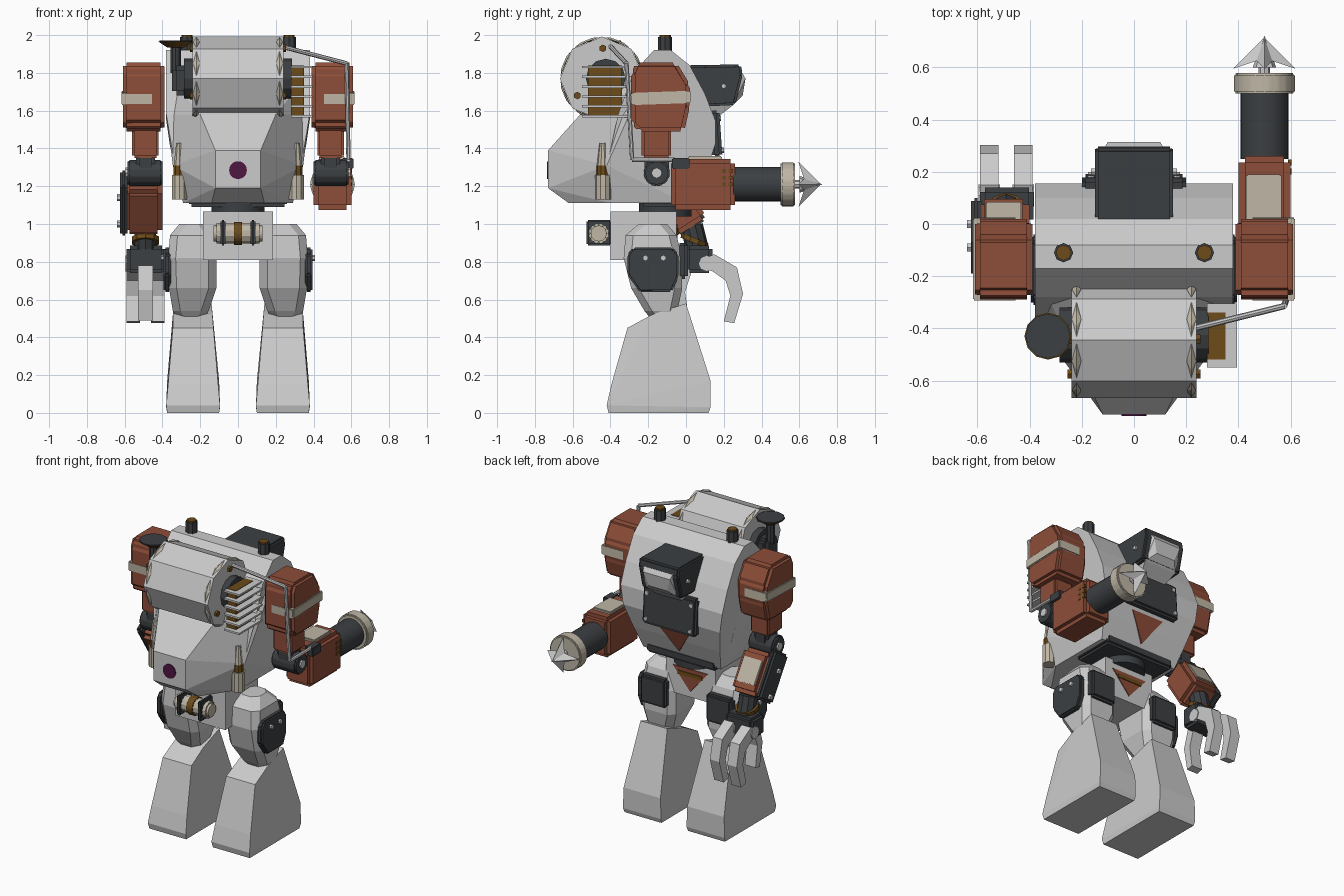
import bpy, bmesh, math
from mathutils import Vector, Matrix

if "Cube" in bpy.data.objects:
    bpy.data.objects.remove(bpy.data.objects["Cube"])

def mat(name, r, g, b):
    m = bpy.data.materials.new(name)
    m.diffuse_color = (r, g, b, 1)
    m.use_nodes = True
    m.node_tree.nodes["Principled BSDF"].inputs["Base Color"].default_value = m.diffuse_color
    return m

RUST = mat("rust_paint", 0.27, 0.075, 0.04)
DARK = mat("dark_metal", 0.045, 0.05, 0.055)
CREAM = mat("cream_paint", 0.52, 0.47, 0.38)
BROWN = mat("brown_metal", 0.15, 0.07, 0.01)
PURPLE = mat("purple_glass", 0.08, 0.008, 0.055)

def finish(name, bm, m=None, mirror=False, bevel=0, smooth=False, seg=2):
    """Meshes are built in world space, so mirroring is always about x = 0."""
    bmesh.ops.recalc_face_normals(bm, faces=bm.faces)
    if bevel:
        bmesh.ops.bevel(bm, geom=bm.edges[:], offset=bevel, segments=seg, affect='EDGES', clamp_overlap=True)
    me = bpy.data.meshes.new(name)
    bm.to_mesh(me)
    bm.free()
    ob = bpy.data.objects.new(name, me)
    bpy.context.collection.objects.link(ob)
    if m:
        me.materials.append(m)
    if mirror:
        ob.modifiers.new("mirror", 'MIRROR').use_mirror_merge = False
    if smooth:
        for p in me.polygons:
            p.use_smooth = len(p.vertices) == 4
        me.set_sharp_from_angle(angle=math.radians(35))
    return ob

def box(name, x, y, z, m=None, bevel=0, mirror=False, tilt=None):
    bm = bmesh.new()
    bmesh.ops.create_cube(bm, size=1)
    for v in bm.verts:
        v.co = [(a + b) / 2 + c * (b - a) for (a, b), c in zip((x, y, z), v.co)]
    if tilt:  # (angle about x, pivot y, pivot z)
        bmesh.ops.rotate(bm, verts=bm.verts, cent=(0, tilt[1], tilt[2]), matrix=Matrix.Rotation(math.radians(tilt[0]), 3, 'X'))
    return finish(name, bm, m, mirror, bevel)

def tube(name, a, b, r, m=None, r2=None, n=16, mirror=False, smooth=True, bevel=0, spin=0):
    bm = bmesh.new()
    a, b = Vector(a), Vector(b)
    bmesh.ops.create_cone(bm, cap_ends=True, segments=n, radius1=r, radius2=r if r2 is None else r2, depth=(b - a).length)
    rot = (b - a).to_track_quat('Z', 'Y').to_matrix().to_4x4()
    bm.transform(Matrix.Translation((a + b) / 2) @ rot @ Matrix.Rotation(spin, 4, 'Z'))
    return finish(name, bm, m, mirror, bevel, smooth)

def prism(name, x0, x1, pts, m=None, bevel=0, mirror=False, narrow=None):
    """Extrude a y-z outline along x; narrow(z) scales the width by height."""
    bm = bmesh.new()
    k = narrow or (lambda z: 1)
    rings = [[bm.verts.new((x * k(z), y, z)) for y, z in pts] for x in (x0, x1)]
    for r in rings:
        bm.faces.new(r)
    for i in range(len(pts)):
        j = (i + 1) % len(pts)
        bm.faces.new((rings[0][i], rings[0][j], rings[1][j], rings[1][i]))
    return finish(name, bm, m, mirror, bevel)

def hull(name, pts, m=None, mirror=False, both=False):
    bm = bmesh.new()
    for p in pts:
        bm.verts.new(p)
        if both:
            bm.verts.new((-p[0], p[1], p[2]))
    res = bmesh.ops.convex_hull(bm, input=bm.verts[:])
    bmesh.ops.delete(bm, geom=[v for v in bm.verts if not v.link_faces], context='VERTS')
    bmesh.ops.dissolve_limit(bm, angle_limit=0.03, verts=bm.verts[:], edges=bm.edges[:])
    return finish(name, bm, m, mirror)

def loft(name, secs, c, m=None, mirror=False):
    """Stack of chamfered rectangles (z, x0, x1, y0, y1)."""
    bm, prev = bmesh.new(), None
    for z, x0, x1, y0, y1 in secs:
        o = [(x0 + c, y0), (x1 - c, y0), (x1, y0 + c), (x1, y1 - c), (x1 - c, y1), (x0 + c, y1), (x0, y1 - c), (x0, y0 + c)]
        ring = [bm.verts.new((x, y, z)) for x, y in o]
        if prev:
            for i in range(8):
                bm.faces.new((prev[i], prev[i - 7], ring[i - 7], ring[i]))
        else:
            bm.faces.new(ring)
        prev = ring
    bm.faces.new(prev)
    return finish(name, bm, m, mirror)

def bolts(name, places, axis, r=0.014, mirror=False, m=None):
    for p in places:
        p = Vector(p)
        tube(name, p, p + Vector(axis) * 0.02, r, m, n=6, smooth=False, mirror=mirror)

# Torso barrel and faceted nose
prism("torso", -0.38, 0.38, [(-0.17, 1.92), (-0.08, 1.92), (0.02, 1.84), (0.1, 1.69), (0.155, 1.55), (0.155, 1.42),
      (0.1, 1.26), (0.04, 1.11), (-0.4, 1.11), (-0.42, 1.3), (-0.36, 1.58), (-0.28, 1.8)],
      narrow=lambda z: 1 if z > 1.5 else 1 - 0.24 * (1.5 - z) / 0.39)
hull("torso_nose", [(0.12, -0.73, 1.19), (0.12, -0.73, 1.39), (0.2, -0.56, 1.58), (0.38, -0.3, 1.58), (0.345, -0.42, 1.31),
     (0.29, -0.4, 1.11), (0.14, -0.62, 1.11), (0.29, 0, 1.11), (0.38, -0.17, 1.8), (0.2, -0.3, 1.8)], both=True)
tube("nose_lens", (0, -0.72, 1.285), (0, -0.736, 1.285), 0.047, PURPLE, n=20)
tube("exhaust_stack", (0.27, -0.11, 1.85), (0.27, -0.11, 1.99), 0.037, DARK, n=8, mirror=True, smooth=False)
tube("exhaust_cap", (0.27, -0.11, 1.97), (0.27, -0.11, 2.0), 0.03, BROWN, n=8, mirror=True, smooth=False)
box("underbelly_guard", (-0.26, 0.26), (-0.24, 0.06), (1.09, 1.16), DARK, 0.015)
tube("waist", (0, -0.11, 1.04), (0, -0.11, 1.12), 0.14, DARK)

# Flask-like tubes on the belly flanks
tube("flask_base", (0.31, -0.44, 1.13), (0.31, -0.44, 1.26), 0.042, CREAM, n=10, mirror=True, smooth=False)
tube("flask_band", (0.31, -0.44, 1.26), (0.31, -0.44, 1.31), 0.034, BROWN, n=10, mirror=True)
tube("flask_neck", (0.31, -0.44, 1.31), (0.31, -0.44, 1.43), 0.032, CREAM, r2=0.018, n=10, mirror=True)

# Octagonal head drum with edge pads
hy, hz = -0.445, 1.77
tube("head_drum", (-0.24, hy, hz), (0.24, hy, hz), 0.222, n=8, smooth=False)
for i in range(8):
    a, b = [Vector((0, hy + 0.224 * math.cos(t), hz + 0.224 * math.sin(t))) for t in (i * math.pi / 4, (i + 1) * math.pi / 4)]
    mid = (a + b) / 2
    out = (mid - Vector((0, hy, hz))).normalized() * 0.012
    e = Vector((0.018, 0, 0))
    c, s = mid + (a - mid) * 0.85, mid + (b - mid) * 0.85
    hull("head_pad", [Vector((0.22, 0, 0)) + p for p in (c, s, mid + e + out * 0.3, mid - e + out * 0.3,
         mid + out + (a - mid) * 0.4, mid + out + (b - mid) * 0.4)], CREAM, mirror=True)
tube("head_hub", (0.23, hy + 0.02, hz), (0.285, hy + 0.02, hz), 0.105, DARK, n=12, mirror=True, smooth=False)
bolts("head_bolt", [(0.235, -0.44, 1.93), (0.235, -0.575, 1.68)], (1, 0, 0), 0.02, True, BROWN)

# Radiator on the right of the head
box("radiator_core", (0.28, 0.35), (-0.52, -0.34), (1.57, 1.84), BROWN)
for i in range(6):
    z = 1.565 + i * 0.052
    box("radiator_fin", (0.28, 0.395), (-0.55, -0.305), (z, z + 0.012))

# Dish on the left of the head
box("dish_mount", (-0.35, -0.25), (-0.5, -0.36), (1.68, 1.84), DARK, 0.025)
tube("dish_stem", (-0.33, -0.43, 1.8), (-0.33, -0.43, 1.95), 0.03, DARK, n=10)
tube("dish", (-0.33, -0.43, 1.935), (-0.33, -0.43, 1.965), 0.045, BROWN, r2=0.09, n=12, smooth=False)
tube("dish_cover", (-0.33, -0.43, 1.965), (-0.33, -0.43, 1.972), 0.086, DARK, n=12, smooth=False)

# Lamp and access plate on the back
prism("lamp_hood", -0.15, 0.15, [(0.0, 1.84), (0.29, 1.845), (0.3, 1.79), (0.26, 1.63), (0.06, 1.62)], DARK, 0.012)
hull("lamp_glass", [(0.12, 0.28, 1.83), (0.1, 0.315, 1.77), (0.12, 0.25, 1.63), (0.09, 0.16, 1.56), (0.07, 0.3, 1.68), (0.12, 0.1, 1.63)], both=True)
bolts("lamp_bolt", [(0.145, 0.2, 1.73)], (1, 0, 0), mirror=True)
box("back_plate", (-0.2, 0.2), (0.13, 0.185), (1.35, 1.6), DARK, 0.015, tilt=(4, 0.15, 1.47))
bolts("plate_bolt", [(0.165, 0.165, 1.56), (0.165, 0.18, 1.39)], (0, 1, 0), mirror=True)
hull("back_rust_patch", [(0.12, 0.132, 1.34), (0.12, 0.12, 1.34), (0, 0.075, 1.17), (0, 0.06, 1.17)], RUST, both=True)

# Shoulders and upper arms
prism("shoulder", 0.39, 0.61, [(-0.265, 1.855), (-0.05, 1.855), (0.02, 1.74), (0.02, 1.62), (-0.01, 1.49),
      (-0.25, 1.49), (-0.29, 1.53), (-0.29, 1.8)], RUST, 0.02, True)
box("shoulder_stripe", (0.45, 0.618), (-0.292, 0.024), (1.635, 1.7), CREAM, 0.005, True, (2, -0.13, 1.67))
box("upper_arm", (0.42, 0.56), (-0.235, -0.08), (1.35, 1.52), RUST, 0.012, True)
box("elbow_yoke", (0.44, 0.54), (-0.22, -0.09), (1.25, 1.37), DARK, 0.015, True)
tube("elbow_joint", (0.4, -0.155, 1.27), (0.585, -0.155, 1.27), 0.072, DARK, n=12, mirror=True, bevel=0.01)
tube("elbow_pin", (0.58, -0.155, 1.27), (0.595, -0.155, 1.27), 0.028, n=8, mirror=True)

# Right forearm with harpoon launcher
box("launcher_forearm", (0.4, 0.6), (-0.08, 0.26), (1.075, 1.345), RUST, 0.025)
box("launcher_panel", (0.43, 0.565), (0.01, 0.19), (1.33, 1.36), CREAM, 0.005)
for i in range(6):
    y, z = 0.19 + 0.035 * (i % 2), 1.2 + 0.035 * (i // 2)
    box("launcher_vent", (0.59, 0.603), (y, y + 0.022), (z, z + 0.02), BROWN)
lx, lz = 0.5, 1.21
tube("launcher_barrel", (lx, 0.25, lz), (lx, 0.51, lz), 0.092, DARK, n=20)
tube("launcher_collar", (lx, 0.5, lz), (lx, 0.578, lz), 0.118, CREAM, n=20, bevel=0.008)
tube("harpoon_shaft", (lx, 0.57, lz), (lx, 0.65, lz), 0.022, n=8)
tube("harpoon_point", (lx, 0.6, lz), (lx, 0.72, lz), 0.045, r2=0.001, n=8, smooth=False)
for i in range(4):
    u = Vector((math.cos(i * math.pi / 2), 0, math.sin(i * math.pi / 2)))
    w = Vector((u.z, 0, -u.x)) * 0.03
    o = Vector((lx, 0, lz))
    Y = Vector((0, 1, 0))
    hull("harpoon_barb", [o + Y * 0.715, o + u * 0.03 + w + Y * 0.625, o + u * 0.03 - w + Y * 0.625, o + u * 0.12 + Y * 0.595])

# Feed pipe from the head to the right forearm
pipe = [(0.23, -0.4, 1.94), (0.575, -0.315, 1.85), (0.585, -0.285, 1.34), (0.585, -0.06, 1.34)]
for a, b in zip(pipe, pipe[1:]):
    tube("feed_pipe", a, b, 0.012, n=8)
box("pipe_socket", (0.55, 0.612), (-0.075, 0.02), (1.29, 1.35), DARK, 0.006)

# Left forearm, swung down toward the hand
T = (33, -0.155, 1.27)
box("claw_forearm", (-0.6, -0.4), (-0.25, -0.06), (0.93, 1.21), RUST, 0.025, tilt=T)
box("claw_forearm_panel", (-0.57, -0.43), (-0.07, -0.05), (0.99, 1.15), CREAM, 0.004, tilt=T)
box("claw_forearm_plate", (-0.625, -0.585), (-0.24, -0.07), (0.92, 1.24), DARK, 0.014, tilt=T)
bolts("forearm_bolt", [(-0.62, -0.09, 1.14), (-0.62, 0.0, 1.0)], (-1, 0, 0), 0.018)
tube("claw_wrist", (-0.49, 0.03, 0.99), (-0.49, 0.06, 0.87), 0.06, DARK, n=10)
tube("wrist_ring", (-0.49, 0.04, 0.9), (-0.49, 0.05, 0.925), 0.075, BROWN, n=10, smooth=False)
box("palm", (-0.59, -0.385), (0.0, 0.14), (0.74, 0.885), DARK, 0.018)
for x in (-0.59, -0.46):
    prism("finger", x, x + 0.07, [(0.11, 0.76), (0.1, 0.82), (0.15, 0.84), (0.27, 0.77), (0.302, 0.63), (0.255, 0.475),
          (0.2, 0.485), (0.235, 0.62), (0.21, 0.7), (0.14, 0.75)])
    tube("finger_knuckle", (x - 0.006, 0.11, 0.79), (x + 0.076, 0.11, 0.79), 0.042, n=8, smooth=False)
prism("thumb", -0.53, -0.45, [(0.04, 0.78), (-0.02, 0.78), (-0.06, 0.65), (-0.03, 0.49), (0.015, 0.5), (-0.005, 0.64)])

# Pelvis with canister
box("pelvis", (-0.185, 0.185), (-0.4, -0.05), (0.81, 1.065))
hull("pelvis_rust_patch", [(0.13, -0.05, 1.0), (0.13, -0.044, 1.0), (0, -0.05, 0.85), (0, -0.044, 0.85)], RUST, both=True)
box("pelvis_slot", (-0.09, 0.09), (-0.05, -0.038), (0.95, 0.975), BROWN)
tube("canister", (-0.13, -0.462, 0.95), (0.13, -0.462, 0.95), 0.058, CREAM, n=12, bevel=0.015)
tube("canister_band", (-0.022, -0.462, 0.95), (0.022, -0.462, 0.95), 0.061, BROWN, n=12)
box("canister_clamp", (0.065, 0.092), (-0.527, -0.395), (0.885, 1.02), DARK, 0.008, True)

# Legs
loft("thigh", [(0.48, 0.19, 0.31, -0.17, -0.07), (0.54, 0.155, 0.345, -0.22, -0.045), (0.66, 0.115, 0.365, -0.29, -0.02),
     (0.82, 0.115, 0.37, -0.33, -0.02), (0.94, 0.13, 0.36, -0.32, -0.05), (1.0, 0.17, 0.31, -0.25, -0.1)], 0.04, mirror=True)
prism("thigh_side_plate", 0.355, 0.395, [(-0.28, 0.875), (-0.07, 0.875), (-0.04, 0.84), (-0.04, 0.72), (-0.075, 0.64),
      (-0.245, 0.64), (-0.31, 0.73), (-0.31, 0.84)], DARK, 0.01, True)
bolts("thigh_bolt", [(0.388, -0.215, 0.82), (0.388, -0.12, 0.82)], (1, 0, 0), 0.016, True)
box("knee_plate", (0.15, 0.34), (-0.05, 0.01), (0.71, 0.9), DARK, 0.015, True)
hull("shin", [(x, y, z) for xs, y, z in [
     ((0.1, 0.375), -0.41, 0.0), ((0.1, 0.375), 0.12, 0.0), ((0.095, 0.38), -0.42, 0.04), ((0.095, 0.38), 0.13, 0.03),
     ((0.1, 0.375), 0.13, 0.17), ((0.105, 0.37), -0.395, 0.15), ((0.13, 0.345), -0.31, 0.45),
     ((0.135, 0.345), -0.18, 0.52), ((0.14, 0.34), 0.0, 0.58)] for x in xs], mirror=True)
